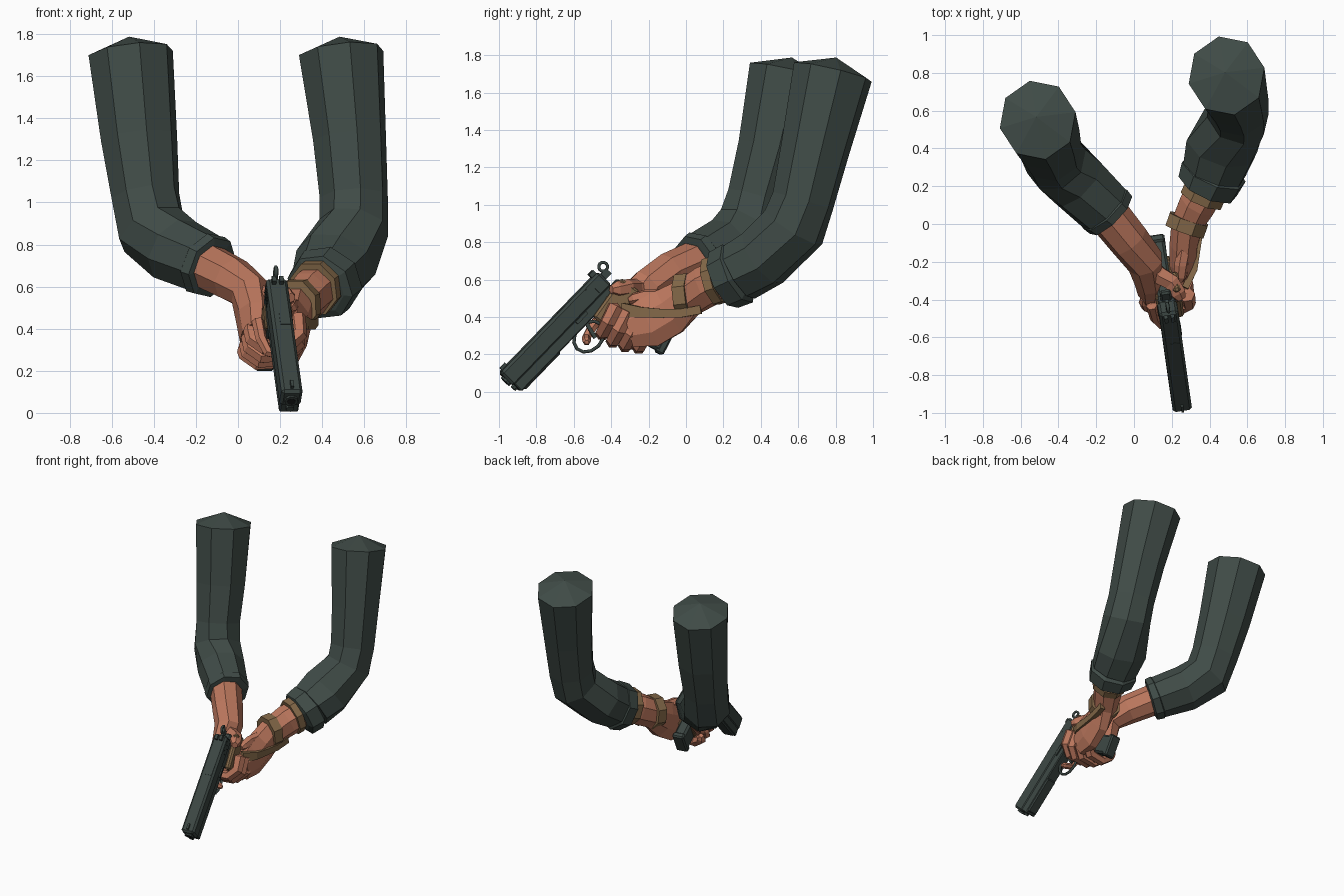
import bpy, bmesh, math
from mathutils import Vector as V, Matrix

cube = bpy.data.objects.get("Cube")
if cube:
    bpy.data.objects.remove(cube, do_unlink=True)


def material(name, rgb):
    m = bpy.data.materials.new(name)
    m.use_nodes = True
    m.diffuse_color = (*rgb, 1)
    bsdf = m.node_tree.nodes["Principled BSDF"]
    bsdf.inputs["Base Color"].default_value = (*rgb, 1)
    bsdf.inputs["Roughness"].default_value = 0.8
    return m


CLOTH = material("dark_green_cloth", (0.05, 0.07, 0.062))
METAL = material("gun_metal", (0.044, 0.061, 0.055))
BLACK = material("black_metal", (0.012, 0.014, 0.014))
SKIN = material("skin", (0.5, 0.185, 0.11))
WRAP = material("tan_wrap", (0.23, 0.14, 0.066))


def finish(name, bm, mat):
    bmesh.ops.recalc_face_normals(bm, faces=bm.faces)
    me = bpy.data.meshes.new(name)
    bm.to_mesh(me)
    bm.free()
    me.materials.append(mat)
    ob = bpy.data.objects.new(name, me)
    bpy.context.collection.objects.link(ob)
    return ob


def loft(name, rings, mat, ref, n=8, dome=0.0, turn=0.5):
    """Flat-sided tube through rings of (centre, radius along ref, radius across)."""
    bm = bmesh.new()
    pts = [V(r[0]) for r in rings]
    loops = []
    for i, (p, (_, ra, rb)) in enumerate(zip(pts, rings)):
        t = V((0, 0, 0))
        if i > 0:
            t += (p - pts[i - 1]).normalized()
        if i < len(pts) - 1:
            t += (pts[i + 1] - p).normalized()
        t.normalize()
        a = (V(ref) - t * t.dot(V(ref))).normalized()
        b = t.cross(a)
        angles = [2 * math.pi * (k + turn) / n for k in range(n)]
        loops.append([bm.verts.new(p + a * ra * math.cos(q) + b * rb * math.sin(q)) for q in angles])
    for lo, hi in zip(loops, loops[1:]):
        for k in range(n):
            bm.faces.new((lo[k], lo[(k + 1) % n], hi[(k + 1) % n], hi[k]))
    tip = bm.verts.new(pts[0] + (pts[0] - pts[1]).normalized() * dome)
    for k in range(n):
        bm.faces.new((loops[0][k], loops[0][(k + 1) % n], tip))
    bm.faces.new(loops[-1])
    return finish(name, bm, mat)


# Pistol frame: x to its left side, y backwards, z up from the bore
REAR, MUZZLE = V((0.175, -0.42, 0.59)), V((0.25, -0.945, 0.048))
BACK = (REAR - MUZZLE).normalized()
UP = V((0.12, -0.7, 0.7))
UP = (UP - BACK * UP.dot(BACK)).normalized()
SIDE = BACK.cross(UP)
GUN = Matrix((SIDE, BACK, UP)).transposed().to_4x4()
GUN.translation = REAR
LEN = (REAR - MUZZLE).length

# Grip frame: x sideways, f towards the front strap, t down the grip
RAKE = math.radians(17)
DOWN = V((0, math.sin(RAKE), -math.cos(RAKE)))
FRONT = V((0, -math.cos(RAKE), -math.sin(RAKE)))
GRIP = V((0, -0.12, -0.06))
GRIP_AXIS = GUN.to_3x3() @ DOWN


def grip_local(x, f, t):
    return GRIP + V((x, 0, 0)) + FRONT * f + DOWN * t


def on_grip(x, f, t):
    return GUN @ grip_local(x, f, t)


def block(name, center, size, mat, bevel=0.0, tilt=0.0):
    bm = bmesh.new()
    bmesh.ops.create_cube(bm, size=1)
    bmesh.ops.scale(bm, verts=bm.verts, vec=size)
    if bevel:
        bmesh.ops.bevel(bm, geom=bm.edges[:], offset=bevel, segments=1, affect='EDGES')
    ob = finish(name, bm, mat)
    ob.matrix_world = GUN @ Matrix.Translation(center) @ Matrix.Rotation(tilt, 4, 'X')
    return ob


# Slide, frame and barrel
block("slide", (0, -LEN / 2, 0.025), (0.102, LEN, 0.104), METAL, 0.014)
block("frame", (0, -LEN / 2, -0.045), (0.092, LEN - 0.02, 0.06), METAL, 0.006)
block("dust_cover", (0, -0.59, -0.062), (0.086, 0.28, 0.044), METAL, 0.008)
block("frame_tang", (0, 0.005, -0.045), (0.06, 0.09, 0.035), METAL, 0.01)
block("ejection_port", (0.012, -0.27, 0.076), (0.05, 0.085, 0.008), METAL)
block("front_sight", (0, -LEN + 0.04, 0.083), (0.014, 0.04, 0.022), METAL)
for x in (-0.018, 0.018):
    block("rear_sight", (x, -0.03, 0.087), (0.02, 0.035, 0.026), METAL)
for i in range(5):
    block("slide_rib", (0, -0.03 - i * 0.022, 0.025), (0.105, 0.01, 0.065), METAL)
block("slide_catch", (0.05, -0.24, -0.03), (0.012, 0.08, 0.018), METAL)
loft("barrel_tip", [(GUN @ V((0, y, 0.02)), 0.032, 0.032) for y in (-LEN - 0.012, -0.6)], METAL, UP, 10)
loft("bore", [(GUN @ V((0, y, 0.02)), 0.02, 0.02) for y in (-LEN - 0.014, -LEN)], BLACK, UP, 10)
loft("spring_plug", [(GUN @ V((0, y, -0.036)), 0.018, 0.018) for y in (-LEN - 0.008, -0.6)], METAL, UP, 8)

# Grip, side panels, wrapped rear frame and magazine base
block("grip", grip_local(0, 0, 0.2), (0.085, 0.145, 0.4), METAL, 0.015, RAKE)
for x in (-0.046, 0.046):
    block("grip_panel", grip_local(x, 0, 0.15), (0.016, 0.125, 0.29), WRAP, 0.005, RAKE)
block("frame_wrap", (0.062, -0.06, -0.112), (0.04, 0.26, 0.125), WRAP, 0.012, 0.15)
block("magazine_base", grip_local(0, 0, 0.4), (0.09, 0.165, 0.045), METAL, 0.01, RAKE)


def ring(name, center, radius, thickness, squash):
    curve = bpy.data.curves.new(name, 'CURVE')
    curve.dimensions = '3D'
    curve.bevel_depth = thickness
    curve.bevel_resolution = 1
    sp = curve.splines.new('POLY')
    sp.points.add(11)
    for k, p in enumerate(sp.points):
        q = k * math.pi / 6
        p.co = (0, radius * math.cos(q), radius * squash * math.sin(q), 1)
    sp.use_cyclic_u = True
    curve.materials.append(METAL)
    ob = bpy.data.objects.new(name, curve)
    bpy.context.collection.objects.link(ob)
    ob.matrix_world = GUN @ Matrix.Translation(center)


ring("trigger_guard", (0, -0.28, -0.135), 0.092, 0.01, 0.78)
ring("hammer", (0, 0.04, 0.072), 0.024, 0.009, 1)
block("hammer_stem", (0, 0.02, 0.035), (0.02, 0.05, 0.04), METAL)
block("trigger", (0, -0.25, -0.12), (0.02, 0.02, 0.09), METAL, 0, -0.25)

# Sleeves: upper arm, elbow, forearm and turned cuff
TWIST = (1, 0.2, 0)
loft("left_sleeve", [((0.49, 0.785, 1.71), 0.205, 0.218), ((0.53, 0.69, 1.3), 0.177, 0.187),
                     ((0.55, 0.625, 1.02), 0.165, 0.17), ((0.55, 0.575, 0.88), 0.168, 0.18),
                     ((0.465, 0.41, 0.715), 0.198, 0.172), ((0.425, 0.28, 0.637), 0.172, 0.165)],
     CLOTH, TWIST, 8, 0.08, 0)
loft("left_cuff", [((0.432, 0.3, 0.645), 0.14, 0.14), ((0.422, 0.275, 0.633), 0.182, 0.175),
                   ((0.39, 0.2, 0.597), 0.168, 0.168), ((0.385, 0.19, 0.592), 0.13, 0.13)],
     CLOTH, (1, 0, 0.3), 8)
loft("right_sleeve", [((-0.51, 0.55, 1.71), 0.205, 0.218), ((-0.47, 0.46, 1.3), 0.185, 0.187),
                      ((-0.44, 0.385, 1.03), 0.165, 0.17), ((-0.41, 0.33, 0.87), 0.172, 0.18),
                      ((-0.30, 0.22, 0.775), 0.168, 0.165), ((-0.15, 0.075, 0.705), 0.154, 0.15)],
     CLOTH, TWIST, 8, 0.08, 0)
loft("right_cuff", [((-0.18, 0.105, 0.72), 0.12, 0.12), ((-0.155, 0.08, 0.707), 0.16, 0.158),
                    ((-0.122, 0.047, 0.691), 0.154, 0.15), ((-0.117, 0.042, 0.689), 0.115, 0.115)],
     CLOTH, (1, 0, 0.3), 8)

# Forearms running into the palms
loft("left_forearm_and_palm", [((0.42, 0.25, 0.63), 0.11, 0.108), ((0.34, 0.11, 0.565), 0.115, 0.105),
                               ((0.285, 0.01, 0.505), 0.11, 0.09), ((0.265, -0.09, 0.43), 0.14, 0.08),
                               ((0.257, -0.2, 0.37), 0.145, 0.075), ((0.255, -0.31, 0.34), 0.11, 0.05)],
     SKIN, (0, 0, 1))
loft("right_forearm_and_palm", [((-0.17, 0.09, 0.71), 0.115, 0.115), ((-0.025, -0.09, 0.635), 0.11, 0.108),
                                ((0.06, -0.2, 0.57), 0.1, 0.1), ((0.07, -0.27, 0.46), 0.13, 0.08),
                                ((0.07, -0.335, 0.36), 0.12, 0.06)], SKIN, GRIP_AXIS)


def finger(name, points, r, ref=GRIP_AXIS):
    """Jointed finger with a blunt tip, knuckle first."""
    last = len(points) - 1
    rings = [(p, r * (1 - 0.25 * i / last), r * (1 - 0.25 * i / last)) for i, p in enumerate(points)]
    rings.append((points[-1] + (points[-1] - points[-2]).normalized() * r * 0.6, r * 0.4, r * 0.4))
    loft(name, rings, SKIN, ref, 6, r * 0.4)


# Fingers wrapped round the grip, left hand over right
for i in range(3):
    t = 0.12 + i * 0.07
    finger("right_finger", [on_grip(x, f, t) for x, f in
           ((-0.085, -0.01), (-0.085, 0.065), (-0.02, 0.1), (0.06, 0.08), (0.075, 0.02))], 0.038)
for i, out in enumerate((0, 0.01, 0, -0.025)):
    t = 0.08 + i * 0.07
    finger("left_finger", [on_grip(x, f, t - x * 0.15) for x, f in
           ((0.112, -0.03), (0.115, 0.065 + out), (0.06, 0.122 + out), (-0.05, 0.127 + out),
            (-0.105, 0.08 + out), (-0.112, 0.03))], 0.044)
finger("right_trigger_finger", [GUN @ V(p) for p in
       ((-0.08, -0.11, -0.11), (-0.072, -0.22, -0.12), (-0.045, -0.29, -0.135), (0.03, -0.31, -0.14))], 0.03)
finger("right_thumb", [V(p) for p in
       ((0.06, -0.2, 0.56), (0.13, -0.27, 0.55), (0.2, -0.31, 0.555), (0.235, -0.37, 0.55))], 0.058, UP)
finger("left_thumb", [V(p) for p in
       ((0.27, -0.06, 0.49), (0.26, -0.15, 0.51), (0.25, -0.22, 0.51), (0.245, -0.28, 0.495))], 0.045, UP)


# Cloth bands and the strap on the left hand
def band(name, center, axis, ra, rb, width):
    c, a = V(center), V(axis).normalized() * width / 2
    loft(name, [(c - a, ra, rb), (c + a, ra, rb)], WRAP, (0, 0, 1))


band("forearm_band", (0.368, 0.155, 0.595), (-0.35, -0.8, -0.25), 0.135, 0.125, 0.05)
band("wrist_band", (0.28, -0.005, 0.515), (-0.3, -0.85, -0.1), 0.125, 0.115, 0.07)
loft("hand_strap", [((0.365, 0.08, 0.44), 0.032, 0.025), ((0.35, -0.03, 0.42), 0.032, 0.025),
                    ((0.335, -0.14, 0.42), 0.034, 0.022), ((0.318, -0.24, 0.425), 0.04, 0.025),
                    ((0.27, -0.34, 0.44), 0.05, 0.025)], WRAP, (0, 0, 1), 4)
